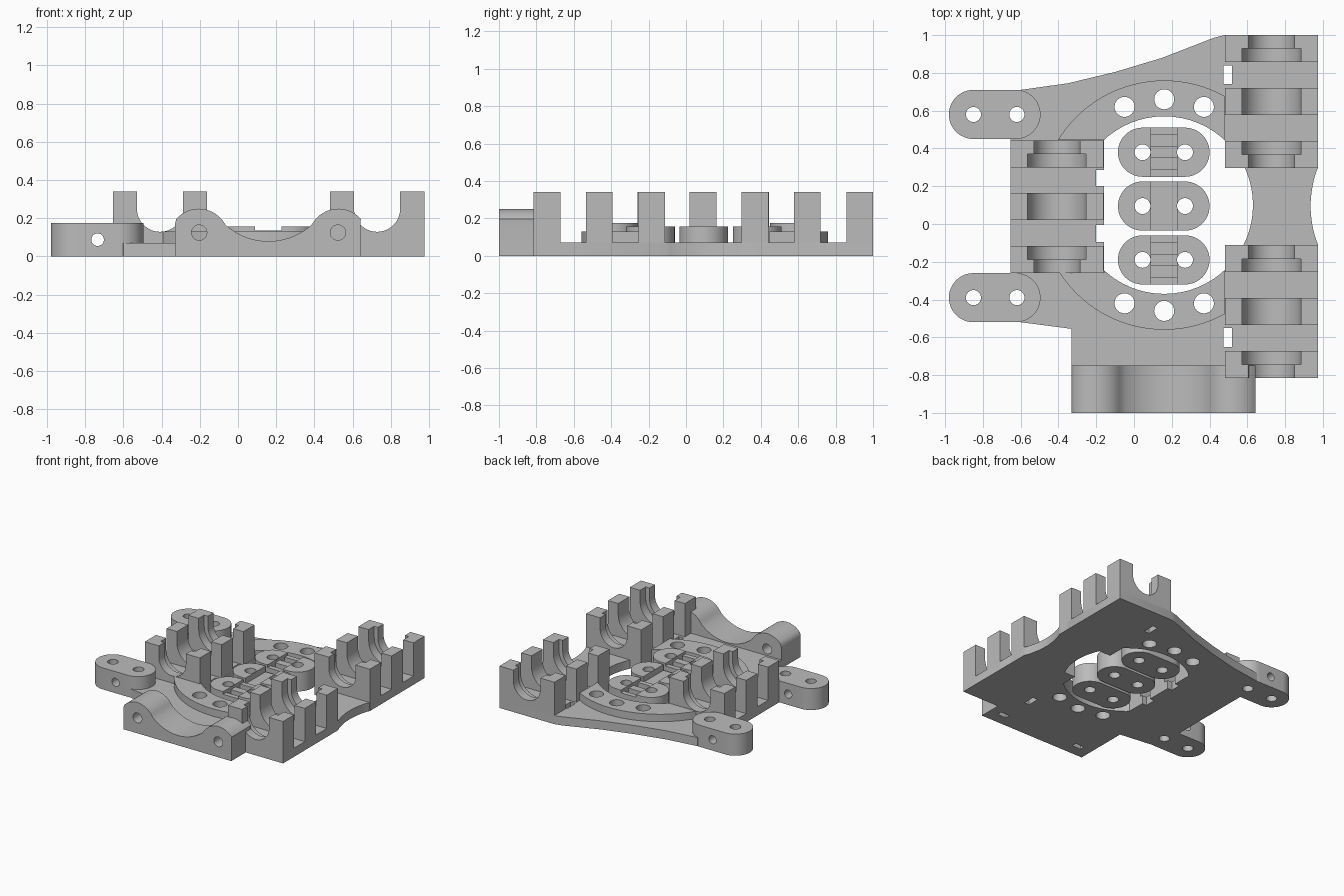
import bpy, bmesh
from math import sin, cos, pi, radians, sqrt

cube = bpy.data.objects.get("Cube")
if cube:
    bpy.data.objects.remove(cube, do_unlink=True)

grey = bpy.data.materials.new("plastic_grey")
grey.use_nodes = True
grey.diffuse_color = (0.5, 0.5, 0.5, 1)
grey.node_tree.nodes["Principled BSDF"].inputs["Base Color"].default_value = (0.5, 0.5, 0.5, 1)

CX, CY = 0.16, 0.1          # centre of the round opening
FLOOR = 0.07                # plate thickness
TOP = 0.34                  # pillar height


def prism(name, pts, lo, hi, axis="z"):
    """Extrude a 2D profile along z (plan) or along y (front profile)."""
    place = (lambda p, w: (p[0], p[1], w)) if axis == "z" else (lambda p, w: (p[0], w, p[1]))
    bm = bmesh.new()
    base = bm.faces.new([bm.verts.new(place(p, lo)) for p in pts])
    ext = bmesh.ops.extrude_face_region(bm, geom=[base])
    shift = (0, 0, hi - lo) if axis == "z" else (0, hi - lo, 0)
    bmesh.ops.translate(bm, vec=shift, verts=[v for v in ext["geom"] if isinstance(v, bmesh.types.BMVert)])
    bmesh.ops.recalc_face_normals(bm, faces=bm.faces)
    mesh = bpy.data.meshes.new(name)
    bm.to_mesh(mesh)
    bm.free()
    mesh.materials.append(grey)
    ob = bpy.data.objects.new(name, mesh)
    bpy.context.collection.objects.link(ob)
    return ob


def arc(cx, cy, r, a0, a1, n=24):
    angles = [radians(a0 + (a1 - a0) * i / n) for i in range(n + 1)]
    return [(cx + r * cos(a), cy + r * sin(a)) for a in angles]


def circle(cx, cy, r, n=32):
    return arc(cx, cy, r, 0, 360 * (n - 1) / n, n - 1)


def rect(x0, x1, y0, y1):
    return [(x0, y0), (x1, y0), (x1, y1), (x0, y1)]


def pill(x0, x1, y, r):
    return arc(x1 - r, y, r, -90, 90) + arc(x0 + r, y, r, 90, 270)


def hole(x, y, r):
    return prism("cutter", circle(x, y, r), -0.1, 0.5)


def box_cut(x0, x1, y0, y1, z0=-0.1, z1=0.5):
    return prism("cutter", rect(x0, x1, y0, y1), z0, z1)


def cut(ob, cutters):
    """Subtract each cutter, then discard it."""
    bpy.context.view_layer.objects.active = ob
    for c in cutters:
        c.hide_render = True
        mod = ob.modifiers.new("cut", "BOOLEAN")
        mod.operation, mod.solver, mod.object = "DIFFERENCE", "EXACT", c
        bpy.ops.object.modifier_apply(modifier=mod.name)
        bpy.data.objects.remove(c, do_unlink=True)
    return ob


def screw_holes():
    return [hole(CX + dx, CY + s * dy, 0.053)
            for s in (1, -1) for dx, dy in ((-0.21, 0.52), (0, 0.56), (0.21, 0.52))]


TABS = {"rear": 0.58, "front": -0.39}


def tab_holes(y):
    return [hole(x, y, 0.04) for x in (-0.85, -0.62)]


# Base plate with the curved back edge and the waisted side
outline = [(0.975, 1), (0.48, 1), (0.42, 0.985), (0.15, 0.88), (-0.1, 0.805), (-0.35, 0.745),
           (-0.6, 0.71), (-0.655, 0.6), (-0.655, -0.4), (-0.6, -0.52), (-0.33, -0.555),
           (-0.33, -0.8), (0.64, -0.8), (0.64, -0.815), (0.975, -0.815), (0.975, -0.11)]
waist = [(0.975 - 0.04 * sin(pi * i / 16) ** 0.8, -0.11 + 0.41 * i / 16) for i in range(1, 16)]
plate = prism("base_plate", outline + waist + [(0.975, 0.3)], 0, FLOOR)
slots = [box_cut(0.475, 0.52, y, y + 0.1) for y in (0.74, -0.65)]
cut(plate, [prism("cutter", circle(CX, CY, 0.47, 64), -0.1, 0.5)] + screw_holes() + slots
    + [h for y in TABS.values() for h in tab_holes(y)])

# Floor under the left-hand bearing, notched for the ties
edge = [(-0.655, 0.445), (-0.655, -0.26), (-0.16, -0.26)]
for y0, y1 in ((-0.095, -0.005), (0.2, 0.285)):
    edge += [(-0.16, y0), (-0.2, y0), (-0.2, y1), (-0.16, y1)]
prism("small_bearing_floor", edge + [(-0.16, 0.445)], 0, FLOOR)

# Raised ring around the opening
ring = prism("raised_ring", circle(CX, CY, 0.66, 96), 0.02, 0.13)
cut(ring, [prism("cutter", circle(CX, CY, 0.47, 64), -0.1, 0.5),
           box_cut(0.48, 1.2, -1, 1), box_cut(-1, -0.16, -0.26, 0.445)] + screw_holes())


# Bearing saddles: a pair of pillars joined by a round cradle
def saddle(name, cx, y0, y1, r):
    x0, x1, zc = cx - 0.247, cx + 0.247, 0.25
    pts = [(x0, 0), (x1, 0), (x1, TOP), (cx + r, TOP)]
    pts += arc(cx, zc, r, 0, -180) + [(cx - r, TOP), (x0, TOP)]
    prism(name, pts, y0, y1, "y")


def bearing_holder(name, cx, y0, pitch=0.28, depth=0.143):
    narrow, wide, half = 0.121, 0.155, 0.071
    saddle(name + "_front_stop", cx, y0, y0 + half, narrow)
    saddle(name + "_front_seat", cx, y0 + half, y0 + depth, wide)
    saddle(name + "_middle_seat", cx, y0 + pitch, y0 + pitch + depth, wide)
    y2 = y0 + 2 * pitch
    saddle(name + "_rear_seat", cx, y2, y2 + half, wide)
    saddle(name + "_rear_stop", cx, y2 + half, y2 + depth, narrow)


bearing_holder("small_bearing", -0.408, -0.26)
bearing_holder("front_bearing", 0.728, -0.815)
bearing_holder("rear_bearing", 0.728, 0.297)

# Mounting tabs with vertical and cross holes
for label, y in TABS.items():
    tab = prism(label + "_mounting_tab", pill(-0.98, -0.495, y, 0.13), 0, 0.175)
    cross = prism("cutter", circle(-0.735, 0.088, 0.033), y - 0.3, y + 0.3, "y")
    cut(tab, tab_holes(y) + [cross])

# Loose belt clamps inside the opening
for label, y, barred in (("rear", 0.38, True), ("middle", 0.095, False), ("front", -0.19, True)):
    clamp = prism(label + "_belt_clamp", pill(-0.085, 0.4, y, 0.13), 0, 0.157)
    if barred:
        grooves = [box_cut(0.09, 0.227, y + s - 0.03, y + s + 0.03, 0.1) for s in (-0.06, 0.06)]
        grooves += [box_cut(0.09, 0.227, y - 0.2, y + 0.2, 0.135)]
    else:
        grooves = [box_cut(0.09, 0.227, y - 0.2, y + 0.2, 0.11)]
    cut(clamp, [hole(x, y, 0.042) for x in (0.045, 0.27)] + grooves)

# Front cradle block: two humps with a hollow between them
hump = arc(0.525, 0.094, 0.156, 34, 143, 16)
hollow = arc(CX, 0.42, 0.34, -45, -135, 24)
hump2 = [(2 * CX - x, z) for x, z in reversed(hump)]
block = prism("front_cradle", [(-0.33, 0), (0.64, 0), (0.64, 0.17)] + hump[1:] + hollow[1:-1]
              + hump2[:-1] + [(-0.33, 0.17)], -1, -0.75, "y")
cutters = []
for x in (-0.203, 0.523):
    cutters.append(prism("cutter", circle(x, 0.125, 0.04), -1.1, -0.6, "y"))
    cutters.append(box_cut(x - 0.04, x + 0.04, -0.91, -0.87, -0.1, 0.17))
cut(block, cutters)

# Smooth the curved walls while keeping the edges crisp
bpy.ops.object.select_all(action="DESELECT")
for ob in bpy.context.collection.objects:
    if ob.type == "MESH":
        ob.select_set(True)
        bpy.context.view_layer.objects.active = ob
bpy.ops.object.shade_smooth_by_angle(angle=radians(30))
